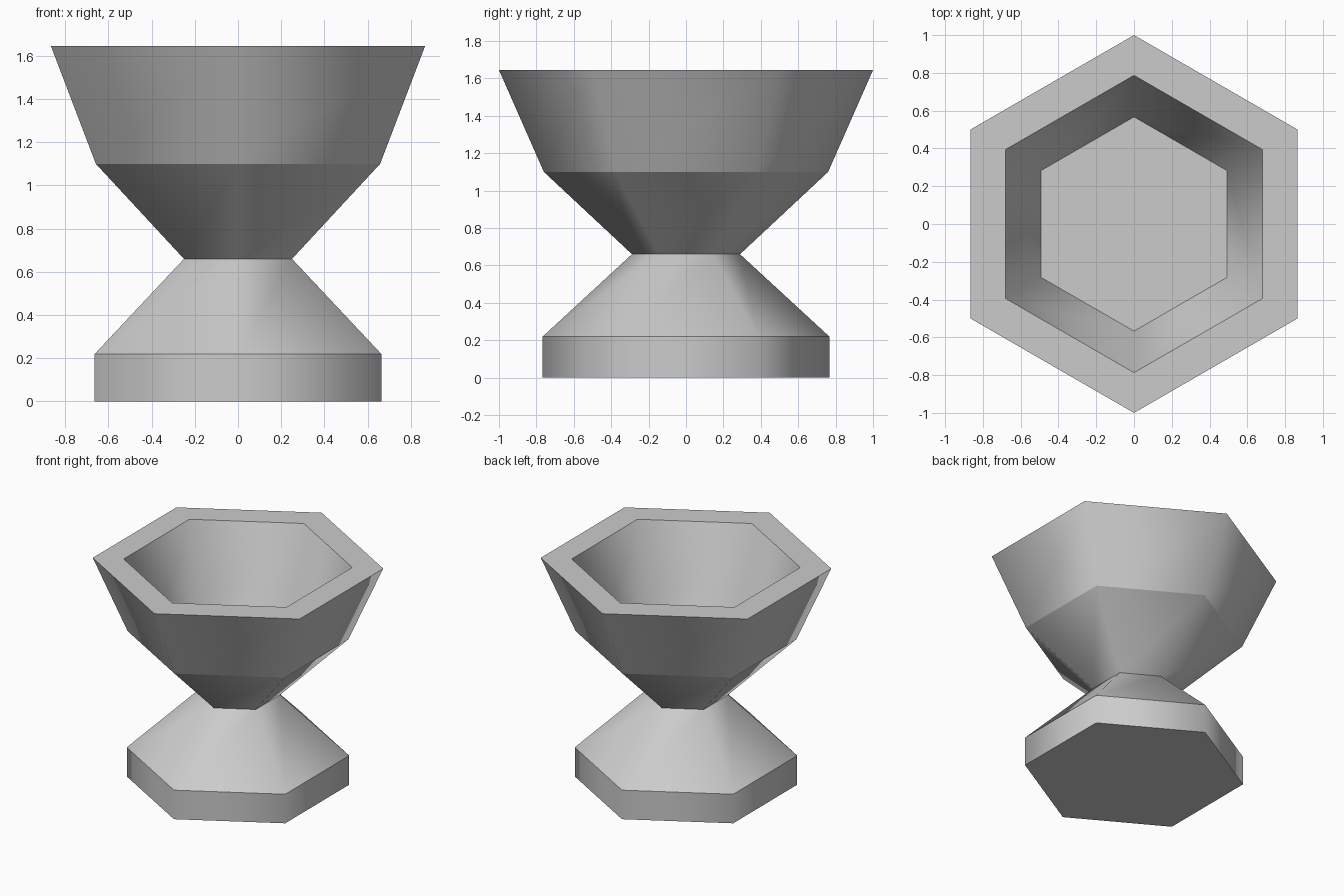
import bpy, bmesh
from math import sin, cos, pi

if "Cube" in bpy.data.objects:
    bpy.data.objects.remove(bpy.data.objects["Cube"])

SIDES = 6

# Profile as (corner radius, height): base, waist, bowl, rim, then down inside the cup
PROFILE = [(0.766, 0.0), (0.766, 0.22), (0.289, 0.66), (0.76, 1.10),
           (1.0, 1.645), (0.787, 1.645), (0.567, 1.08)]


def hex_ring(bm, radius, z):
    # First corner points along +y
    return [bm.verts.new((radius * cos(pi / 2 + 2 * pi * i / SIDES),
                          radius * sin(pi / 2 + 2 * pi * i / SIDES), z))
            for i in range(SIDES)]


def lathe(name, profile):
    bm = bmesh.new()
    rings = [hex_ring(bm, r, z) for r, z in profile]
    for low, high in zip(rings, rings[1:]):
        for i in range(SIDES):
            j = (i + 1) % SIDES
            bm.faces.new((low[i], low[j], high[j], high[i]))
    # Underside and cup floor
    bm.faces.new(rings[0][::-1])
    bm.faces.new(rings[-1])
    # Smooth around each band, crisp between bands
    for f in bm.faces:
        f.smooth = True
    for e in bm.edges:
        a, b = e.verts
        e.smooth = abs(a.co.z - b.co.z) > 1e-4
    mesh = bpy.data.meshes.new(name)
    bm.to_mesh(mesh)
    bm.free()
    obj = bpy.data.objects.new(name, mesh)
    bpy.context.collection.objects.link(obj)
    return obj


lathe("hexagonal_goblet", PROFILE)
